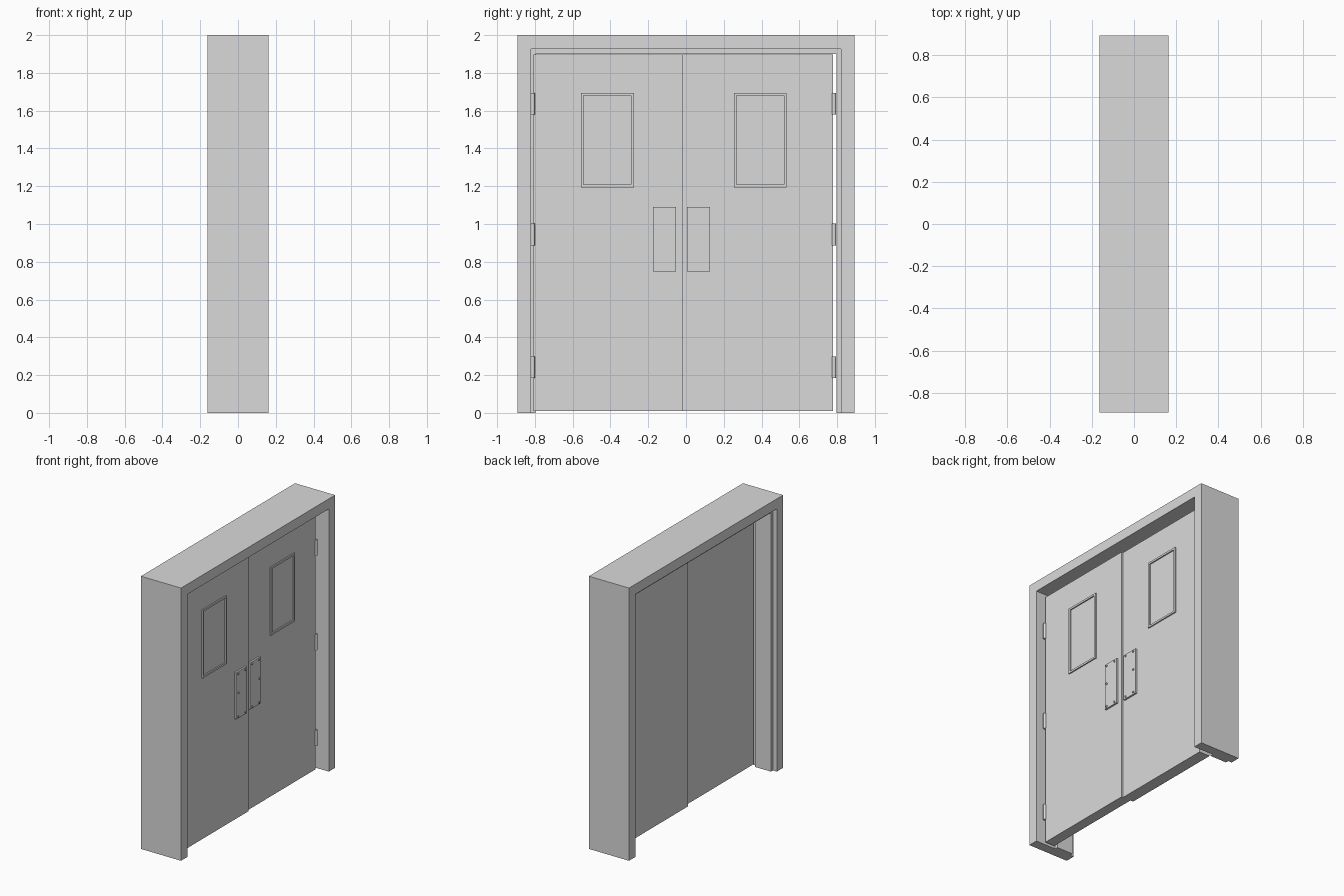
import bpy, bmesh, math

if "Cube" in bpy.data.objects:
    bpy.data.objects.remove(bpy.data.objects["Cube"])

# Single flat colour
grey = bpy.data.materials.new("light_grey")
grey.diffuse_color = (0.7, 0.7, 0.7, 1)
grey.use_nodes = True
grey.node_tree.nodes["Principled BSDF"].inputs["Base Color"].default_value = grey.diffuse_color


def finish(name, bm):
    bmesh.ops.recalc_face_normals(bm, faces=bm.faces)
    me = bpy.data.meshes.new(name)
    bm.to_mesh(me)
    bm.free()
    me.materials.append(grey)
    ob = bpy.data.objects.new(name, me)
    bpy.context.collection.objects.link(ob)
    return ob


def extrude_profile(name, pts, x0, x1):
    """Extrude a closed (y, z) outline from x0 to x1."""
    bm = bmesh.new()
    face = bm.faces.new([bm.verts.new((x0, y, z)) for y, z in pts])
    new = bmesh.ops.extrude_face_region(bm, geom=[face])["geom"]
    verts = [v for v in new if isinstance(v, bmesh.types.BMVert)]
    bmesh.ops.translate(bm, verts=verts, vec=(x1 - x0, 0, 0))
    return finish(name, bm)


def box(name, x0, x1, y0, y1, z0, z1):
    return extrude_profile(name, [(y0, z0), (y1, z0), (y1, z1), (y0, z1)], x0, x1)


def portal(name, outer, top, inner, inner_top, x0, x1):
    """Upside-down U around the opening."""
    pts = [(-outer, 0), (-outer, top), (outer, top), (outer, 0),
           (inner, 0), (inner, inner_top), (-inner, inner_top), (-inner, 0)]
    return extrude_profile(name, pts, x0, x1)


def cylinder(name, radius, depth, loc, axis='Z', sides=16):
    rot = (0, math.pi / 2, 0) if axis == 'X' else (0, 0, 0)
    bpy.ops.mesh.primitive_cylinder_add(vertices=sides, radius=radius, depth=depth,
                                        location=loc, rotation=rot)
    ob = bpy.context.object
    ob.name = name
    ob.data.materials.append(grey)
    bpy.ops.object.shade_smooth_by_angle()
    return ob


# Door frame with a raised stop inside the opening
portal("door_frame", 0.8925, 2.0, 0.82, 1.926, -0.1625, 0.1625)
portal("door_stop", 0.82, 1.926, 0.797, 1.899, -0.132, 0.0)

# Leaves: name, y range, back x, front x, window start, plate start, mid-screw y, hinge y
leaves = [
    ("left", -0.808, -0.015, 0.018, 0.095, -0.556, -0.175, -0.153, -0.811),
    ("right", -0.015, 0.778, -0.005, 0.082, 0.253, 0.005, 0.106, 0.784),
]
for side, y0, y1, back, front, win, plate, mid, hinge in leaves:
    box(side + "_leaf", back, front, y0, y1, 0.01, 1.897)

    # Window trim made of four bars
    w0, w1, z0, z1, t = win, win + 0.28, 1.194, 1.694, 0.014
    x0, x1 = front - 0.004, front + 0.009
    box(side + "_window_trim_bottom", x0, x1, w0, w1, z0, z0 + t)
    box(side + "_window_trim_top", x0, x1, w0, w1, z1 - t, z1)
    box(side + "_window_trim_inner", x0, x1, w0, w0 + t, z0 + t, z1 - t)
    box(side + "_window_trim_outer", x0, x1, w1 - t, w1, z0 + t, z1 - t)

    # Push plate with five screws
    px = front + 0.013
    box(side + "_push_plate", front - 0.004, px, plate, plate + 0.122, 0.748, 1.09)
    screws = [(plate + a, z) for a in (0.021, 0.101) for z in (0.763, 1.075)]
    for y, z in screws + [(mid, 0.936)]:
        cylinder(side + "_plate_screw", 0.007, 0.012, (px, y, z), 'X', 12)

    # Hinge barrels
    for z in (0.241, 0.944, 1.637):
        cylinder(side + "_hinge", 0.0105, 0.115, (front + 0.002, hinge, z))
